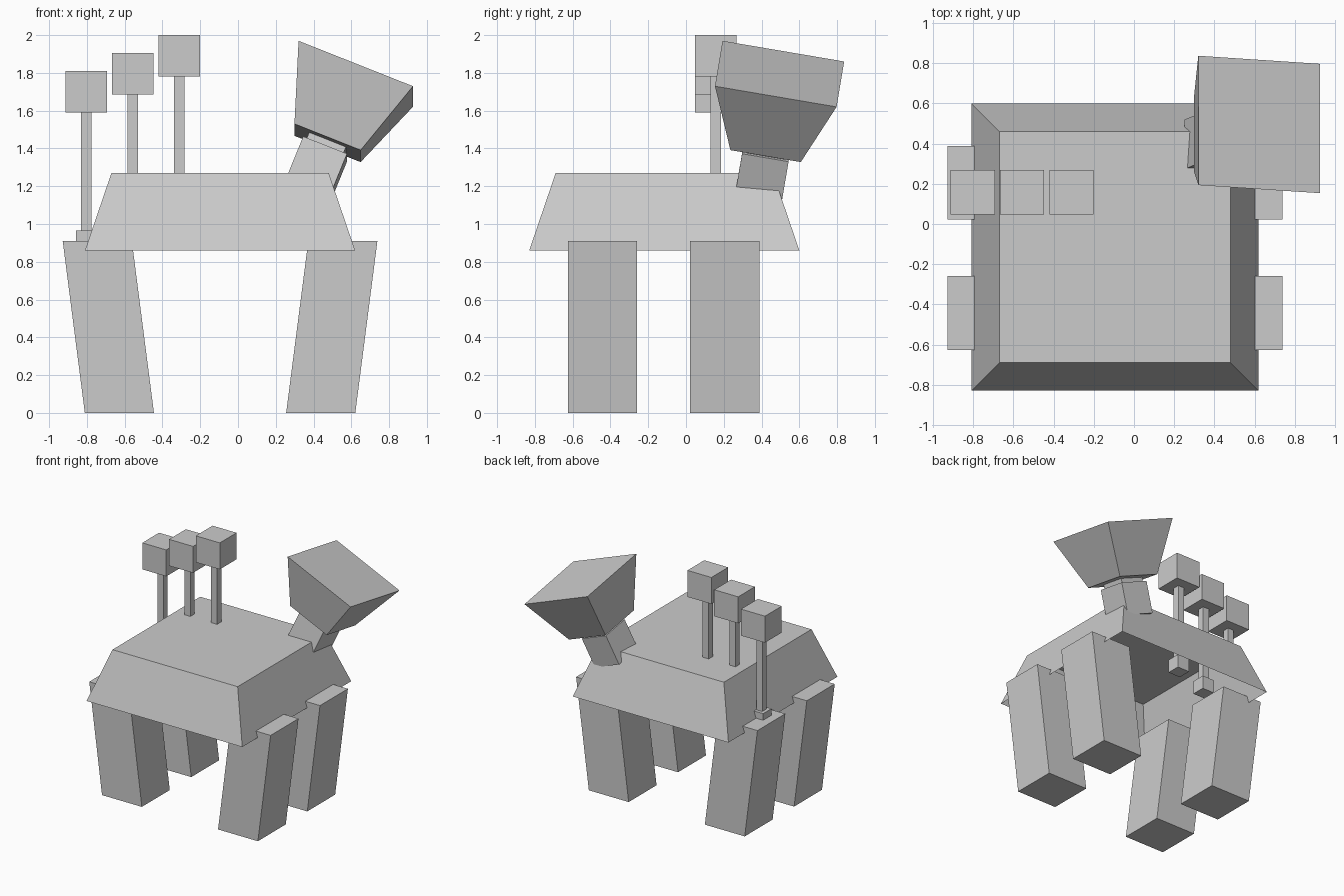
import bpy, bmesh
from mathutils import Vector, Matrix

if "Cube" in bpy.data.objects:
    bpy.data.objects.remove(bpy.data.objects["Cube"])


def frustum(name, bottom, top, z0, z1, shift=(0, 0), matrix=Matrix(), open_bottom=False):
    """Four-sided solid: bottom and top are (x, y) sizes, shift offsets the top."""
    bm = bmesh.new()
    rings = []
    for size, z, off in ((bottom, z0, (0, 0)), (top, z1, shift)):
        rings.append([bm.verts.new((off[0] + sx * size[0] / 2, off[1] + sy * size[1] / 2, z))
                      for sx, sy in ((-1, -1), (1, -1), (1, 1), (-1, 1))])
    low, high = rings
    for i in range(4):
        j = (i + 1) % 4
        bm.faces.new((low[i], low[j], high[j], high[i]))
    bm.faces.new(high)
    if not open_bottom:
        bm.faces.new(low[::-1])
    bm.transform(matrix)
    mesh = bpy.data.meshes.new(name)
    bm.to_mesh(mesh)
    bm.free()
    obj = bpy.data.objects.new(name, mesh)
    bpy.context.collection.objects.link(obj)
    return obj


def box(name, size, z0, z1, matrix):
    return frustum(name, (size, size), (size, size), z0, z1, matrix=matrix)


# Hollow body shell, open underneath
frustum("body", (1.43, 1.43), (1.15, 1.15), 0.86, 1.27,
        matrix=Matrix.Translation((-0.095, -0.115, 0)), open_bottom=True)

# Four legs leaning outwards towards the top
for side, sx in (("left", -1), ("right", 1)):
    for end, y in (("front", -0.443), ("back", 0.205)):
        frustum(f"{end}_{side}_leg", (0.366, 0.366), (0.366, 0.366), 0, 0.91, (sx * 0.117, 0),
                Matrix.Translation((-0.095 + sx * 0.533, y, 0)))

# Row of three stalks, each with a foot, a pole and a cube on top
for i in range(3):
    m = Matrix.Translation((-0.803 + 0.246 * i, 0.158, 0.095 * i))
    box(f"stalk_foot_{i + 1}", 0.11, 0.855, 0.965, m)
    box(f"stalk_pole_{i + 1}", 0.055, 0.965, 1.59, m)
    box(f"stalk_cube_{i + 1}", 0.22, 1.59, 1.81, m)

# Tilted head and neck share one local frame, origin at the base of the head
u = Vector((0.605, -0.04, -0.24)).normalized()
n = u.cross(Vector((0, 0.645, -0.11))).normalized()
v = n.cross(u)
tilt = Matrix.Translation((0.474, 0.433, 1.429)) @ Matrix((u, v, n)).transposed().to_4x4()
frustum("head", (0.378, 0.378), (0.653, 0.653), 0, 0.4, matrix=tilt)
box("neck_collar", 0.21, -0.04, 0, tilt)
box("neck", 0.25, -0.285, -0.035, tilt)
